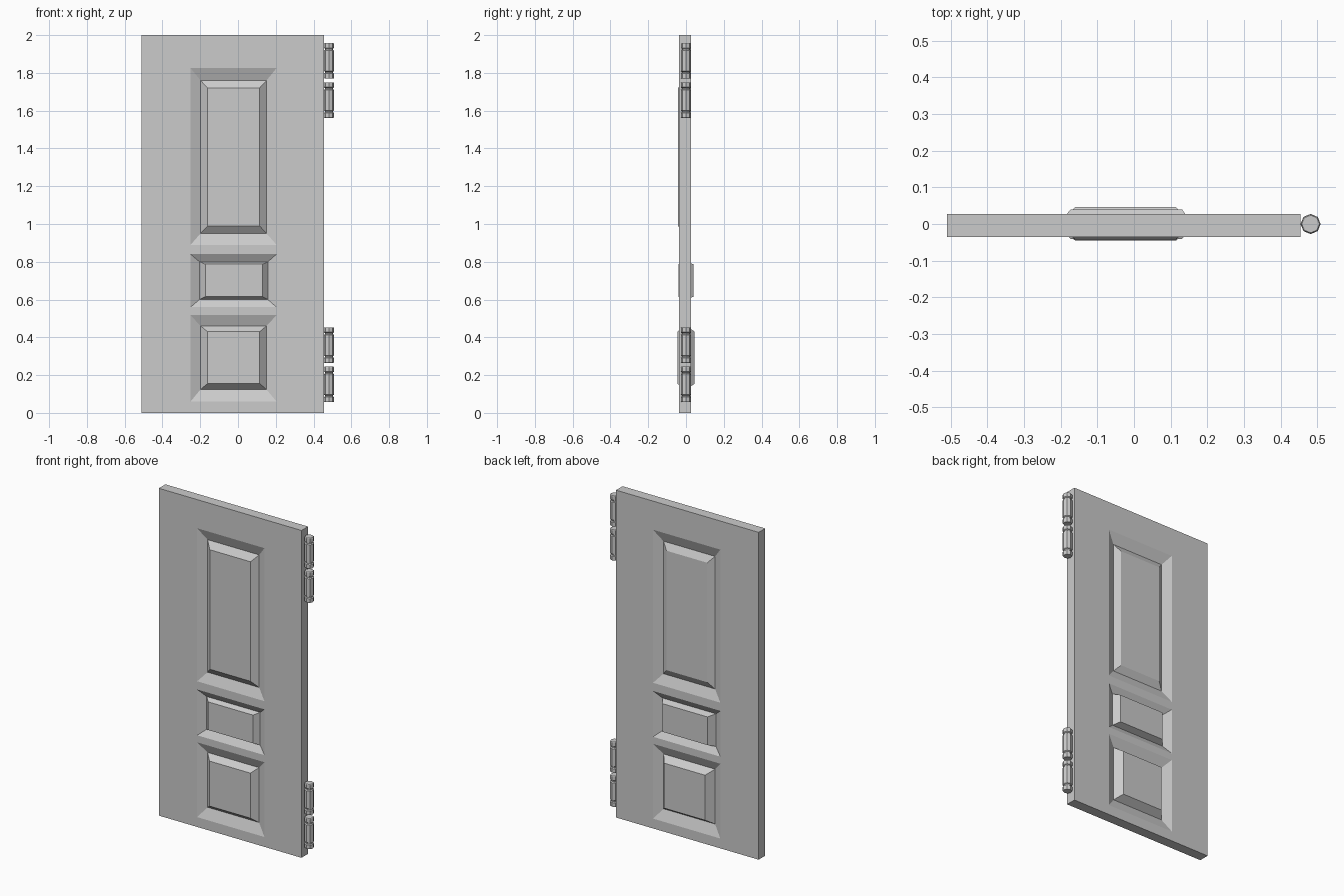
import bpy, bmesh, math

if "Cube" in bpy.data.objects:
    bpy.data.objects.remove(bpy.data.objects["Cube"])

FRONT, BACK = -0.036, 0.027      # slab faces
DEPTH = 0.025                    # groove depth around each panel
XS = [-0.51, -0.251, 0.204, 0.454]
ZS = [0, 0.06, 0.517, 0.56, 0.84, 0.89, 1.825, 2]

# Panels: rim, groove and raised-face rectangles (x0, x1, z0, z1), front y, back y
PANELS = [
    ((-0.251, 0.204, 0.06, 0.517), (-0.198, 0.150, 0.125, 0.46), (-0.161, 0.115, 0.155, 0.43), -0.045, 0.046),
    ((-0.251, 0.204, 0.56, 0.84), (-0.204, 0.158, 0.60, 0.80), (-0.173, 0.131, 0.615, 0.787), -0.041, 0.040),
    ((-0.251, 0.204, 0.89, 1.825), (-0.198, 0.151, 0.95, 1.76), (-0.161, 0.114, 0.99, 1.72), -0.042, 0.025),
]


def finish(bm, name):
    bmesh.ops.remove_doubles(bm, verts=bm.verts, dist=1e-5)
    bmesh.ops.recalc_face_normals(bm, faces=bm.faces)
    mesh = bpy.data.meshes.new(name)
    bm.to_mesh(mesh)
    bm.free()
    obj = bpy.data.objects.new(name, mesh)
    bpy.context.collection.objects.link(obj)
    return obj


def quad(bm, pts):
    return bm.faces.new([bm.verts.new(p) for p in pts])


def rect(r, y):
    x0, x1, z0, z1 = r
    return [(x0, y, z0), (x1, y, z0), (x1, y, z1), (x0, y, z1)]


def bridge(bm, a, b):
    for i in range(4):
        j = (i + 1) % 4
        quad(bm, (a[i], a[j], b[j], b[i]))


# Door slab with panels moulded into both faces
bm = bmesh.new()
for y, inward in ((FRONT, DEPTH), (BACK, -DEPTH)):
    for i in range(3):
        for k in range(7):
            if i == 1 and k in (1, 3, 5):
                continue
            quad(bm, rect((XS[i], XS[i + 1], ZS[k], ZS[k + 1]), y))
    for rim, groove, face, yf, yb in PANELS:
        loops = [rect(rim, y), rect(groove, y + inward), rect(face, yf if y == FRONT else yb)]
        bridge(bm, loops[0], loops[1])
        bridge(bm, loops[1], loops[2])
        quad(bm, loops[2])
# Slab edges
for i in range(3):
    for z in (0, 2):
        a, b = XS[i], XS[i + 1]
        quad(bm, ((a, FRONT, z), (b, FRONT, z), (b, BACK, z), (a, BACK, z)))
for k in range(7):
    for x in (XS[0], XS[-1]):
        a, b = ZS[k], ZS[k + 1]
        quad(bm, ((x, FRONT, a), (x, FRONT, b), (x, BACK, b), (x, BACK, a)))
finish(bm, "door_slab")


# Hinge knuckles: eight-sided lathe with a groove near each end
def knuckle(name, z0, z1, sides=8):
    half = [(0.014, 0), (0.024, 0), (0.027, 0.004), (0.027, 0.026),
            (0.021, 0.030), (0.021, 0.036), (0.0275, 0.040)]
    profile = [(r, z0 + h) for r, h in half] + [(r, z1 - h) for r, h in reversed(half)]
    bm = bmesh.new()
    rings = []
    for r, z in profile:
        rings.append([bm.verts.new((0.482 + r * math.cos(math.tau * s / sides),
                                    r * math.sin(math.tau * s / sides), z)) for s in range(sides)])
    for a, b in zip(rings, rings[1:]):
        for s in range(sides):
            t = (s + 1) % sides
            bm.faces.new((a[s], a[t], b[t], b[s]))
    bm.faces.new(rings[0])
    bm.faces.new(rings[-1])
    finish(bm, name)


for label, base in (("lower", 0.057), ("upper", 1.562)):
    knuckle(f"{label}_hinge_bottom_knuckle", base, base + 0.188)
    knuckle(f"{label}_hinge_top_knuckle", base + 0.208, base + 0.396)
